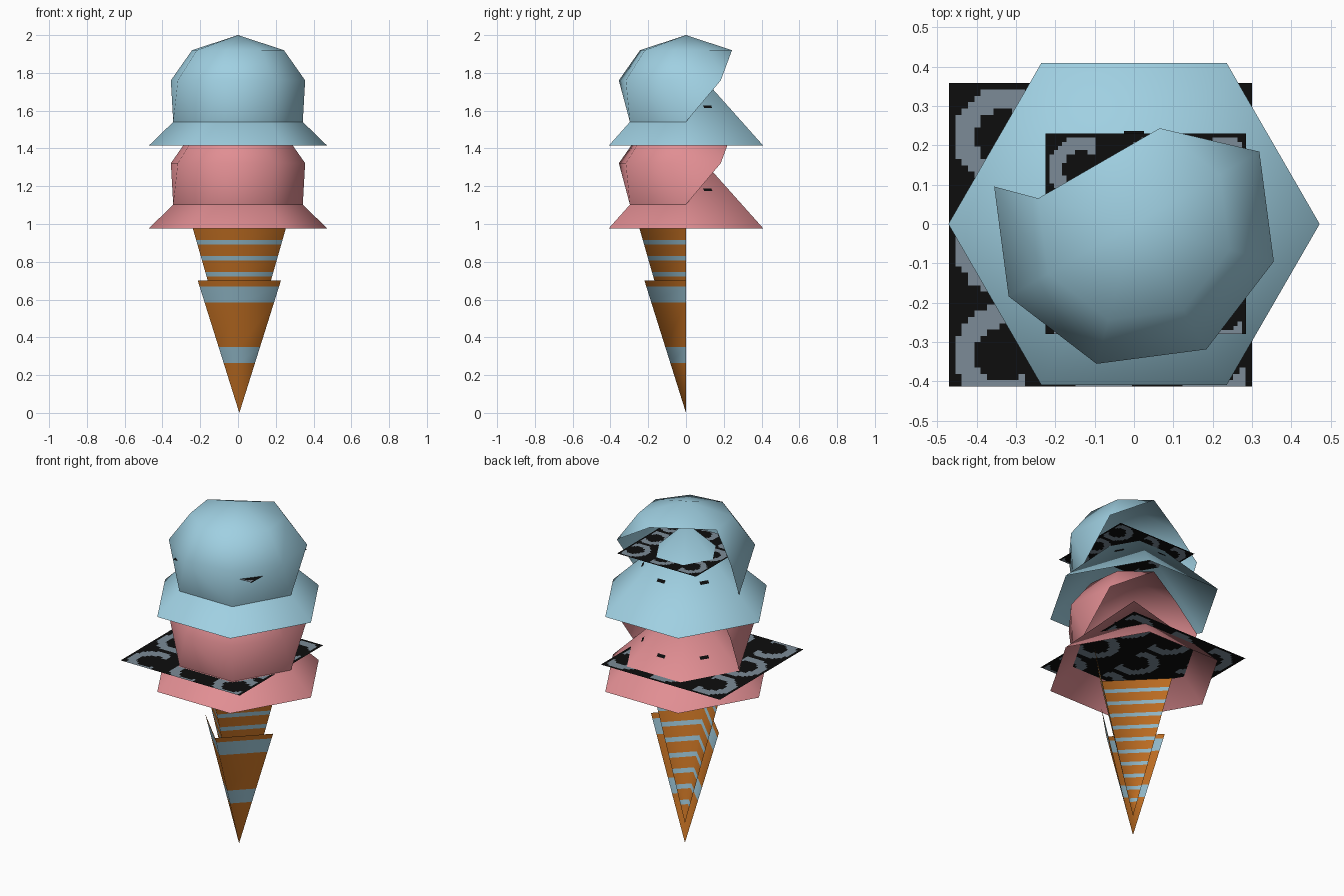
import bpy, bmesh, math
from math import cos, sin, radians

if "Cube" in bpy.data.objects:
    bpy.data.objects.remove(bpy.data.objects["Cube"])


def mat(name, rgb):
    m = bpy.data.materials.new(name)
    m.diffuse_color = (*rgb, 1)
    m.use_nodes = True
    m.node_tree.nodes["Principled BSDF"].inputs["Base Color"].default_value = m.diffuse_color
    return m


BLUE = mat("pale blue", (0.35, 0.63, 0.76))
PINK = mat("pink", (0.75, 0.27, 0.29))
WAFER = mat("wafer orange", (0.52, 0.155, 0.016))
STRIPE = mat("stripe blue", (0.29, 0.49, 0.59))
BLACK = mat("black", (0.004, 0.004, 0.004))
GREY = mat("grey", (0.20, 0.26, 0.31))


def polar(r, deg, z):
    return (r * cos(radians(deg)), r * sin(radians(deg)), z)


def make(name, verts, faces, mats, rule=None, smooth=True):
    me = bpy.data.meshes.new(name)
    me.from_pydata(verts, [], faces)
    for m in mats:
        me.materials.append(m)
    for p in me.polygons:
        p.use_smooth = smooth
        if rule:
            p.material_index = rule(p.center)
    ob = bpy.data.objects.new(name, me)
    bpy.context.collection.objects.link(ob)
    return ob


def half_cone(name, z0, z1, r1, bands):
    """Front half of a four-sided cone, open at the back, cut into colour bands."""
    cuts = sorted([z1] + [z for b in bands for z in b])
    verts, faces = [(0.007, 0, z0)], []
    for z in cuts:
        r = r1 * (z - z0) / (z1 - z0)
        verts += [(0.007 - r, 0, z), (0.007, -r, z), (0.007 + r, 0, z)]
    faces += [(0, 2, 1), (0, 3, 2)]
    for i in range(len(cuts) - 1):
        a = 1 + 3 * i
        faces += [(a, a + 1, a + 4, a + 3), (a + 1, a + 2, a + 5, a + 4)]
    rule = lambda c: int(any(lo < c.z < hi for lo, hi in bands))
    make(name, verts, faces, [WAFER, STRIPE], rule)


def brim(name, z, m):
    """Open six-sided cone under a scoop."""
    verts = [polar(0.472, 60 * k, z) for k in range(6)] + [(0, 0, z + 0.458)]
    make(name, verts, [(k, (k + 1) % 6, 6) for k in range(6)], [m])
    # small dark slits on the rear faces
    sv, sf = [], []
    for ang in (30, 90, 150):
        ca, sa = cos(radians(ang)), sin(radians(ang))
        n = len(sv)
        for w, dz in ((-0.025, 0.198), (0.025, 0.198), (0.025, 0.212), (-0.025, 0.212)):
            d = 0.472 * 0.866 * (1 - dz / 0.458) + 0.004
            sv.append((ca * d - sa * w, sa * d + ca * w, z + dz))
        sf.append((n, n + 1, n + 2, n + 3))
    make(name + "_slits", sv, sf, [BLACK], smooth=False)


def scoop(name, z, m):
    """Eight-sided dome with an opening at the back, narrowing onto the brim."""
    ang = [75 - 45 * k for k in range(7)]
    verts = [(0, 0, z + 0.585)]                                   # 0 crown
    verts += [polar(0.252, a, z + 0.505) for a in ang]            # 1-7 upper ring
    verts += [polar(0.368, a, z + 0.345) for a in ang[1:]]        # 8-13 widest ring
    verts += [polar(0.343, -60 * k, z + 0.126) for k in range(4)]  # 14-17 foot
    faces = [(0, k + 1, k) for k in range(1, 7)] + [(0, 1, 7), (1, 2, 8)]
    faces += [(k, k + 1, k + 7, k + 6) for k in range(2, 7)]
    faces += [(8, 9, 14), (9, 10, 15, 14), (10, 11, 15), (11, 16, 15),
              (11, 12, 16), (12, 17, 16), (12, 13, 17)]
    ob = make(name, verts, faces, [m])
    bm = bmesh.new()
    bm.from_mesh(ob.data)
    bmesh.ops.recalc_face_normals(bm, faces=bm.faces)
    if sum(f.normal.dot(f.calc_center_median()) for f in bm.faces if f.normal.z > 0.5) < 0:
        bmesh.ops.reverse_faces(bm, faces=bm.faces)
    bm.to_mesh(ob.data)
    bm.free()


def patterned_plate(name, x0, x1, y0, y1, z, n=48):
    """Flat sheet with grey rings on black."""
    verts = [(x0 + (x1 - x0) * i / n, y0 + (y1 - y0) * j / n, z)
             for j in range(n + 1) for i in range(n + 1)]
    faces = [(a, a + 1, a + n + 2, a + n + 1)
             for j in range(n) for a in range(j * (n + 1), j * (n + 1) + n)]

    def rule(c):
        u = ((c.x - x0) / (x1 - x0) * 2.8) % 1 - 0.5
        v = ((c.y - y0) / (y1 - y0) * 2.8 + 0.2) % 1 - 0.5
        return int(0.26 < math.hypot(u, v) < 0.45 and u < 0.22)

    make(name, verts, faces, [BLACK, GREY], rule, smooth=False)


# Wafer: outer sleeve and taller inner cone
half_cone("outer_cone", 0.0, 0.70, 0.22, [(0.265, 0.35), (0.585, 0.67)])
half_cone("inner_cone", 0.115, 1.06, 0.27,
          [(0.215 + 0.0845 * k, 0.24 + 0.0845 * k) for k in range(10)])

# Two scoops, each with its flared brim
for label, z, m in (("lower", 0.977, PINK), ("upper", 1.415, BLUE)):
    brim(label + "_brim", z, m)
    scoop(label + "_scoop", z, m)

# Patterned sheets between the scoops
patterned_plate("lower_sheet", -0.47, 0.30, -0.413, 0.358, 1.10)
patterned_plate("upper_sheet", -0.225, 0.285, -0.28, 0.23, 1.705)
